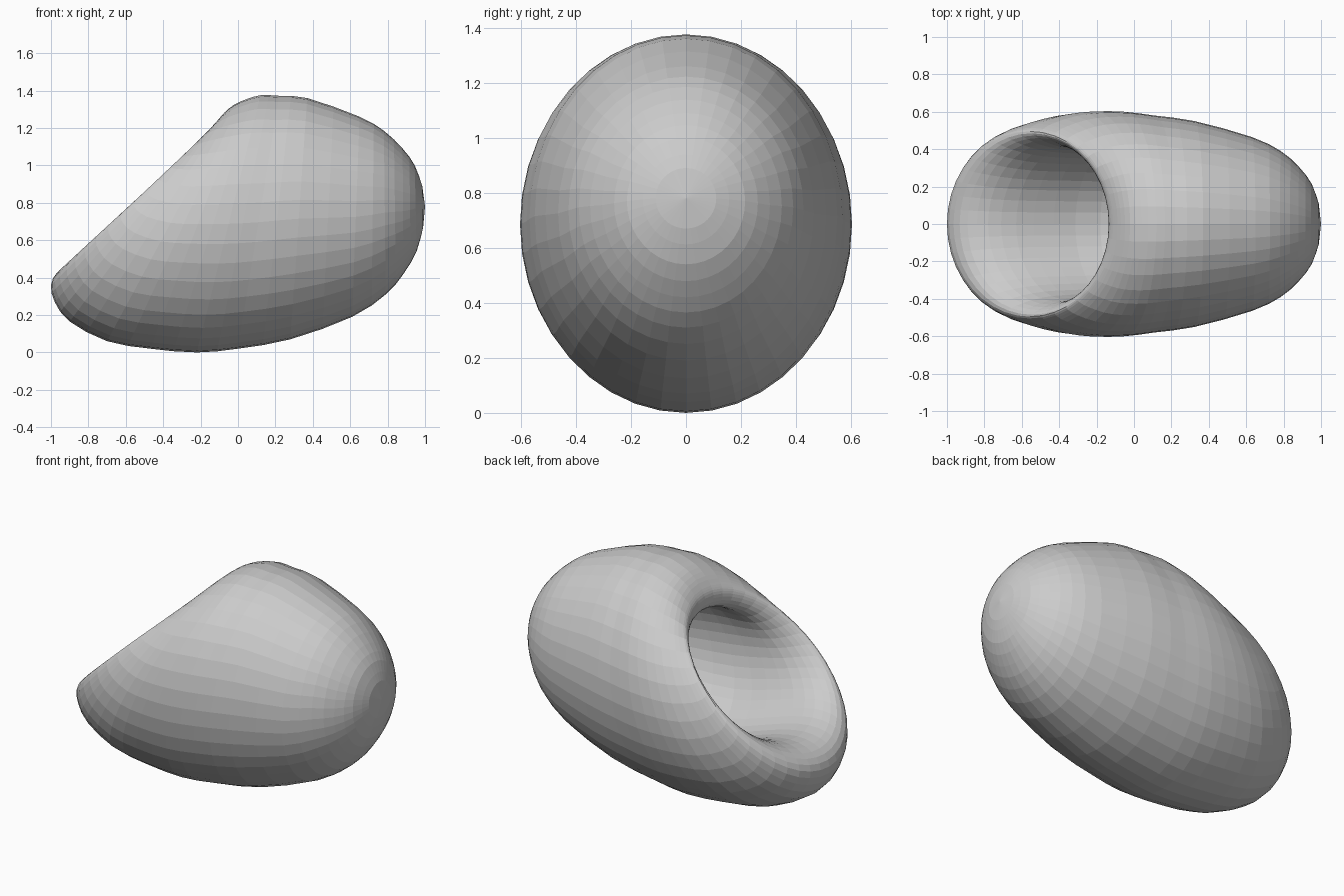
import bpy, bmesh, math
from mathutils import Vector

if "Cube" in bpy.data.objects:
    bpy.data.objects.remove(bpy.data.objects["Cube"])

SEGMENTS = 40

# Tilted elliptical rings: top x, top z, bottom x, bottom z, half width
OUTER = [
    (0.985, 0.89, 0.99, 0.67, 0.11),
    (0.945, 1.00, 0.955, 0.54, 0.215),
    (0.88, 1.09, 0.885, 0.42, 0.305),
    (0.78, 1.185, 0.79, 0.31, 0.39),
    (0.65, 1.26, 0.61, 0.19, 0.465),
    (0.37, 1.36, 0.28, 0.07, 0.55),
    (0.22, 1.372, 0.0, 0.02, 0.58),
    (0.12, 1.375, -0.22, 0.0, 0.60),
    (0.04, 1.352, -0.47, 0.02, 0.602),
    (-0.02, 1.325, -0.70, 0.06, 0.585),
    (-0.07, 1.285, -0.90, 0.165, 0.55),
    (-0.10, 1.25, -0.98, 0.27, 0.525),
]
RIM = [
    (-0.118, 1.225, -1.0, 0.36, 0.505),
    (-0.13, 1.20, -0.965, 0.43, 0.485),
    (-0.135, 1.165, -0.89, 0.475, 0.46),
]
CAVITY = [
    (-0.125, 1.12, -0.78, 0.49, 0.43),
    (-0.08, 1.09, -0.63, 0.465, 0.405),
    (0.0, 1.10, -0.43, 0.40, 0.395),
    (0.12, 1.12, -0.18, 0.33, 0.385),
    (0.28, 1.09, 0.15, 0.34, 0.35),
    (0.45, 1.01, 0.40, 0.45, 0.27),
    (0.56, 0.90, 0.55, 0.62, 0.15),
]


def smooth_rows(rows):
    """Insert one spline midpoint between neighbouring rings."""
    out = []
    for i in range(len(rows) - 1):
        p = [rows[max(0, min(len(rows) - 1, i + k))] for k in (-1, 0, 1, 2)]
        out += [rows[i], [(9 * (b + c) - a - d) / 16 for a, b, c, d in zip(*p)]]
    return out + [rows[-1]]


def add_ring(bm, row):
    tx, tz, bx, bz, w = row
    centre = Vector(((tx + bx) / 2, 0, (tz + bz) / 2))
    up = Vector(((tx - bx) / 2, 0, (tz - bz) / 2))
    side = Vector((0, w, 0))
    angles = [2 * math.pi * i / SEGMENTS for i in range(SEGMENTS)]
    return [bm.verts.new(centre + up * math.cos(a) + side * math.sin(a)) for a in angles]


def cap(bm, ring, pole):
    tip = bm.verts.new(pole)
    for i in range(SEGMENTS):
        bm.faces.new((ring[i], ring[(i + 1) % SEGMENTS], tip))


# Egg-shaped shell, rolled rim and hollow interior as one continuous skin
bm = bmesh.new()
rings = [add_ring(bm, row) for row in smooth_rows(OUTER + RIM + CAVITY)]
for a, b in zip(rings, rings[1:]):
    for i in range(SEGMENTS):
        j = (i + 1) % SEGMENTS
        bm.faces.new((a[i], a[j], b[j], b[i]))
cap(bm, rings[0], (1.0, 0, 0.78))
cap(bm, rings[-1], (0.59, 0, 0.76))
bmesh.ops.recalc_face_normals(bm, faces=bm.faces)

mesh = bpy.data.meshes.new("hollow_egg_shell")
bm.to_mesh(mesh)
bm.free()
shell = bpy.data.objects.new("hollow_egg_shell", mesh)
bpy.context.collection.objects.link(shell)
